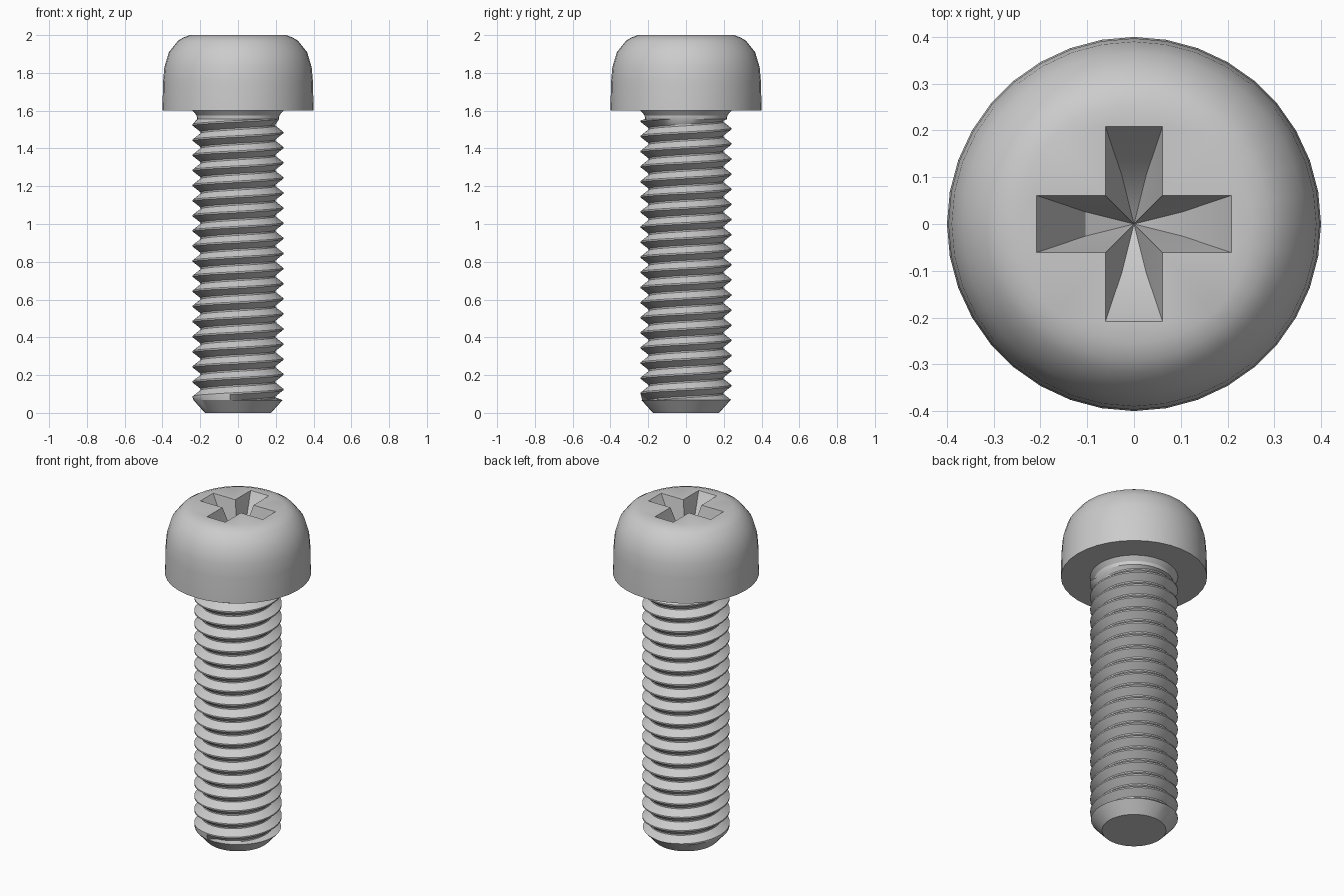
import bpy, bmesh
from math import cos, sin, pi, radians
from mathutils import Matrix, Vector

if "Cube" in bpy.data.objects:
    bpy.data.objects.remove(bpy.data.objects["Cube"], do_unlink=True)

SIDES = 36
steel = bpy.data.materials.new("grey steel")
steel.use_nodes = True
steel.diffuse_color = (0.6, 0.6, 0.6, 1)
steel.node_tree.nodes["Principled BSDF"].inputs["Base Color"].default_value = (0.6, 0.6, 0.6, 1)


def ring(bm, radius, z):
    return [bm.verts.new((radius * cos(2 * pi * i / SIDES), radius * sin(2 * pi * i / SIDES), z))
            for i in range(SIDES)]


def bridge(bm, low, high):
    for i in range(SIDES):
        j = (i + 1) % SIDES
        bm.faces.new((low[i], low[j], high[j], high[i]))


def lathe(bm, profile):
    rings = [ring(bm, r, z) for r, z in profile]
    for low, high in zip(rings, rings[1:]):
        bridge(bm, low, high)
    return rings


def finish(bm, name):
    bmesh.ops.remove_doubles(bm, verts=bm.verts, dist=0.0002)
    bmesh.ops.recalc_face_normals(bm, faces=bm.faces)
    mesh = bpy.data.meshes.new(name)
    bm.to_mesh(mesh)
    bm.free()
    mesh.materials.append(steel)
    obj = bpy.data.objects.new(name, mesh)
    bpy.context.collection.objects.link(obj)
    bpy.ops.object.select_all(action='DESELECT')
    obj.select_set(True)
    bpy.context.view_layer.objects.active = obj
    bpy.ops.object.shade_smooth_by_angle(angle=radians(30))


# Head: rounded dome with a flat top
bm = bmesh.new()
rings = lathe(bm, [(0.23, 1.6), (0.4, 1.6), (0.397, 1.75), (0.39, 1.83),
                   (0.366, 1.91), (0.318, 1.97), (0.29, 1.987), (0.255, 2.0)])

# Cross recess: four tapering arms meeting at a deep centre point
WIDE, LONG, NARROW, SHORT = 0.061, 0.208, 0.026, 0.104
centre = bm.verts.new((0, 0, 1.76))
outline = []
corners = [bm.verts.new(Matrix.Rotation(k * pi / 2, 3, 'Z') @ Vector((WIDE, -WIDE, 2)))
           for k in range(4)]
for k in range(4):
    turn = Matrix.Rotation(k * pi / 2, 3, 'Z')
    a, b, c, d = [bm.verts.new(turn @ Vector(p)) for p in (
        (LONG, -WIDE, 2), (LONG, WIDE, 2), (SHORT, NARROW, 1.82), (SHORT, -NARROW, 1.82))]
    first, last = corners[k], corners[(k + 1) % 4]
    for face in ((a, b, c, d), (first, a, d), (first, d, centre),
                 (b, last, c), (last, centre, c), (d, c, centre)):
        bm.faces.new(face)
    outline += [first, a, b]

# Flat top between the dome rim and the recess
bm.edges.ensure_lookup_table()
loops = [rings[-1], outline]
border = [bm.edges.get((loop[i - 1], loop[i])) for loop in loops for i in range(len(loop))]
bmesh.ops.triangle_fill(bm, use_beauty=True, use_dissolve=False, edges=border)
finish(bm, "screw_head")

# Threaded shank: one helical strip whose rows shift by a turn at the seam
PITCH, ROOT, CREST = 0.08, 0.199, 0.24
BOTTOM, TOP = 0.068, 1.555
TURNS = 21
tooth = [(0.0, ROOT), (0.1, ROOT), (0.5, CREST), (0.6, CREST)]

bm = bmesh.new()
columns = []
for i in range(SIDES + 1):
    angle = 2 * pi * i / SIDES
    column = []
    for t in range(TURNS):
        for offset, radius in tooth:
            z = (t - 1 + offset + i / SIDES) * PITCH
            if z < BOTTOM:
                z, radius = BOTTOM, CREST - 0.004
            elif z > TOP:
                z, radius = TOP, 0.217
            column.append(bm.verts.new((radius * cos(angle), radius * sin(angle), z)))
    columns.append(column)
for left, right in zip(columns, columns[1:]):
    for k in range(len(left) - 1):
        bm.faces.new((left[k], right[k], right[k + 1], left[k + 1]))

# Neck under the head, and the chamfered tip
lathe(bm, [(0.217, TOP), (0.219, 1.575), (0.24, 1.6)])
tip = lathe(bm, [(0.175, 0), (CREST - 0.004, BOTTOM)])
bm.faces.new(tip[0][::-1])
bmesh.ops.dissolve_degenerate(bm, dist=0.0002, edges=bm.edges)
finish(bm, "threaded_shank")
